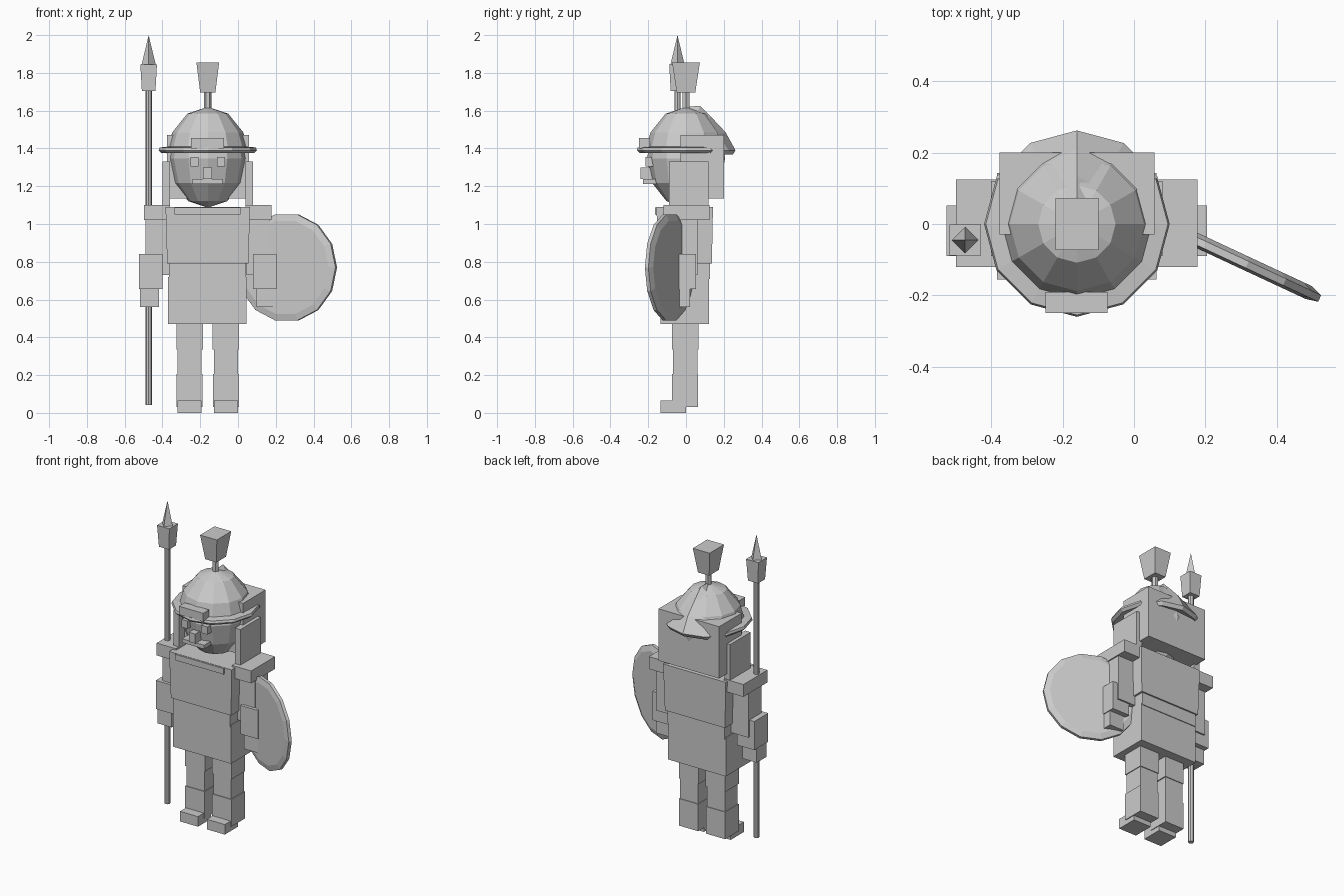
import bpy, bmesh, math
from mathutils import Matrix, Vector

if "Cube" in bpy.data.objects:
    bpy.data.objects.remove(bpy.data.objects["Cube"])

CX = -0.16  # body centre line

grey = bpy.data.materials.new("plain grey")
grey.diffuse_color = (0.6, 0.6, 0.6, 1)
grey.use_nodes = True
grey.node_tree.nodes["Principled BSDF"].inputs["Base Color"].default_value = grey.diffuse_color


def finish(name, bm):
    bmesh.ops.recalc_face_normals(bm, faces=bm.faces)
    me = bpy.data.meshes.new(name)
    bm.to_mesh(me)
    bm.free()
    me.materials.append(grey)
    ob = bpy.data.objects.new(name, me)
    bpy.context.collection.objects.link(ob)
    return ob


def box(name, x, y, z, top=1.0):
    """Box from (min, max) ranges; top scales the upper face."""
    bm = bmesh.new()
    bmesh.ops.create_cube(bm, size=1)
    mid = [(a + b) / 2 for a, b in (x, y, z)]
    size = [b - a for a, b in (x, y, z)]
    for v in bm.verts:
        s = top if v.co.z > 0 else 1
        v.co = Vector((mid[0] + v.co.x * size[0] * s,
                       mid[1] + v.co.y * size[1] * s,
                       mid[2] + v.co.z * size[2]))
    return finish(name, bm)


def pair(name, x, y, z):
    """Two boxes mirrored across the body; x is measured from the centre line."""
    box("right_" + name, (CX + x[0], CX + x[1]), y, z)
    box("left_" + name, (CX - x[1], CX - x[0]), y, z)


def lathe(name, profile, n, matrix=Matrix(), closed=False):
    """Revolve (radius, height) points about z; open profiles get end caps."""
    bm = bmesh.new()
    rings = [[bm.verts.new((r * math.cos(2 * math.pi * i / n),
                            r * math.sin(2 * math.pi * i / n), h)) for i in range(n)]
             for r, h in profile]
    for a, b in zip(rings, rings[1:] + (rings[:1] if closed else [])):
        for i in range(n):
            j = (i + 1) % n
            bm.faces.new((a[i], a[j], b[j], b[i]))
    if not closed:
        bm.faces.new(rings[0])
        bm.faces.new(rings[-1])
    bmesh.ops.remove_doubles(bm, verts=bm.verts, dist=0.0005)
    bm.transform(matrix)
    return finish(name, bm)


# Legs and feet
pair("thigh", (0.025, 0.165), (-0.075, 0.065), (0.335, 0.5))
pair("knee", (0.032, 0.16), (-0.07, 0.06), (0.2, 0.34))
pair("shin", (0.028, 0.165), (-0.075, 0.064), (0.03, 0.205))
pair("foot", (0.032, 0.16), (-0.135, 0.0), (0.0, 0.065))

# Torso
box("skirt", (-0.37, 0.045), (-0.135, 0.122), (0.47, 0.72))
box("belt", (-0.365, 0.042), (-0.14, 0.127), (0.71, 0.81))
box("chest", (-0.375, 0.055), (-0.15, 0.137), (0.79, 1.09), 1.04)
box("collar_plate", (-0.335, 0.013), (-0.165, -0.14), (1.05, 1.088))

# Arms
pair("shoulder", (0.2, 0.338), (-0.12, 0.125), (1.02, 1.1))
pair("upper_arm", (0.205, 0.33), (-0.07, 0.062), (0.73, 1.03))
pair("forearm", (0.24, 0.365), (-0.09, 0.052), (0.655, 0.84))
pair("hand", (0.258, 0.36), (-0.08, 0.02), (0.56, 0.66))

# Head and face
def dome(r, h, zc, start, stop):
    return [(r * math.cos(math.radians(a)), zc + h * math.sin(math.radians(a)))
            for a in range(start, stop + 1, 30)]


at_head = Matrix.Translation((CX, 0, 0))
lathe("head", dome(0.207, 0.262, 1.348, -90, 90), 12, at_head)
pair("eye", (0.05, 0.092), (-0.215, -0.17), (1.305, 1.355))
box("nose", (-0.184, -0.138), (-0.24, -0.17), (1.238, 1.3))
box("mouth", (-0.242, -0.082), (-0.228, -0.15), (1.213, 1.238))

# Helmet shell, brim and rear flare
lathe("helmet_dome", [(0.217, 1.385)] + dome(0.217, 0.27, 1.35, 30, 90), 12, at_head)

bm = bmesh.new()
brim = [(0.208, 1.375), (0.245, 1.375), (0.26, 1.39), (0.255, 1.405), (0.208, 1.41)]
sections = []
for a in range(150, 391, 30):
    c, s = math.cos(math.radians(a)), math.sin(math.radians(a))
    sections.append([bm.verts.new((CX + r * c, r * s, z)) for r, z in brim])
for p, q in zip(sections, sections[1:]):
    for i in range(len(p)):
        j = (i + 1) % len(p)
        bm.faces.new((p[i], p[j], q[j], q[i]))
bm.faces.new(sections[0])
bm.faces.new(sections[-1])
finish("helmet_brim", bm)

bm = bmesh.new()
crest = [(0.01, 1.622), (0.075, 1.625), (0.135, 1.565), (0.21, 1.485),
         (0.262, 1.39), (0.248, 1.368), (0.195, 1.385)]
side = [(0.01, 1.615), (0.07, 1.59), (0.12, 1.56), (0.19, 1.475),
        (0.262, 1.39), (0.248, 1.368), (0.195, 1.385)]
sections = []
for a, prof in ((30, side), (60, side), (90, crest), (120, side), (150, side)):
    c, s = math.cos(math.radians(a)), math.sin(math.radians(a))
    sections.append([bm.verts.new((CX + r * c, r * s, z)) for r, z in prof])
for p, q in zip(sections, sections[1:]):
    for i in range(len(p) - 1):
        bm.faces.new((p[i], p[i + 1], q[i + 1], q[i]))
finish("helmet_neck_flare", bm)

box("brow_plate", (-0.248, -0.074), (-0.25, -0.19), (1.4, 1.455))
box("back_hair", (-0.377, 0.057), (-0.03, 0.2), (1.135, 1.47))
pair("cheek_guard", (0.2, 0.24), (-0.09, 0.12), (1.09, 1.33))

# Plume
lathe("plume_stem", [(0.02, 1.58), (0.02, 1.7)], 6, at_head)
box("plume", (CX - 0.04, CX + 0.04), (-0.049, 0.049), (1.695, 1.855), 1.5)

# Spear
SX, SY = -0.473, -0.045
at_spear = Matrix.Translation((SX, SY, 0))
lathe("spear_shaft", [(0.017, 0.043), (0.017, 1.72)], 8, at_spear)
box("spear_collar", (SX - 0.036, SX + 0.036), (SY - 0.036, SY + 0.036), (1.705, 1.845), 1.22)
lathe("spear_tip", [(0.037, 1.845), (0.0, 2.0)], 4, at_spear)

# Round shield, turned outward
lathe("shield", [(0.253, -0.02), (0.288, -0.008), (0.288, 0.012), (0.253, 0.02)], 14,
      Matrix.Translation((0.26, -0.085, 0.77))
      @ Matrix.Rotation(math.radians(-25), 4, 'Z') @ Matrix.Rotation(math.radians(90), 4, 'X'))
